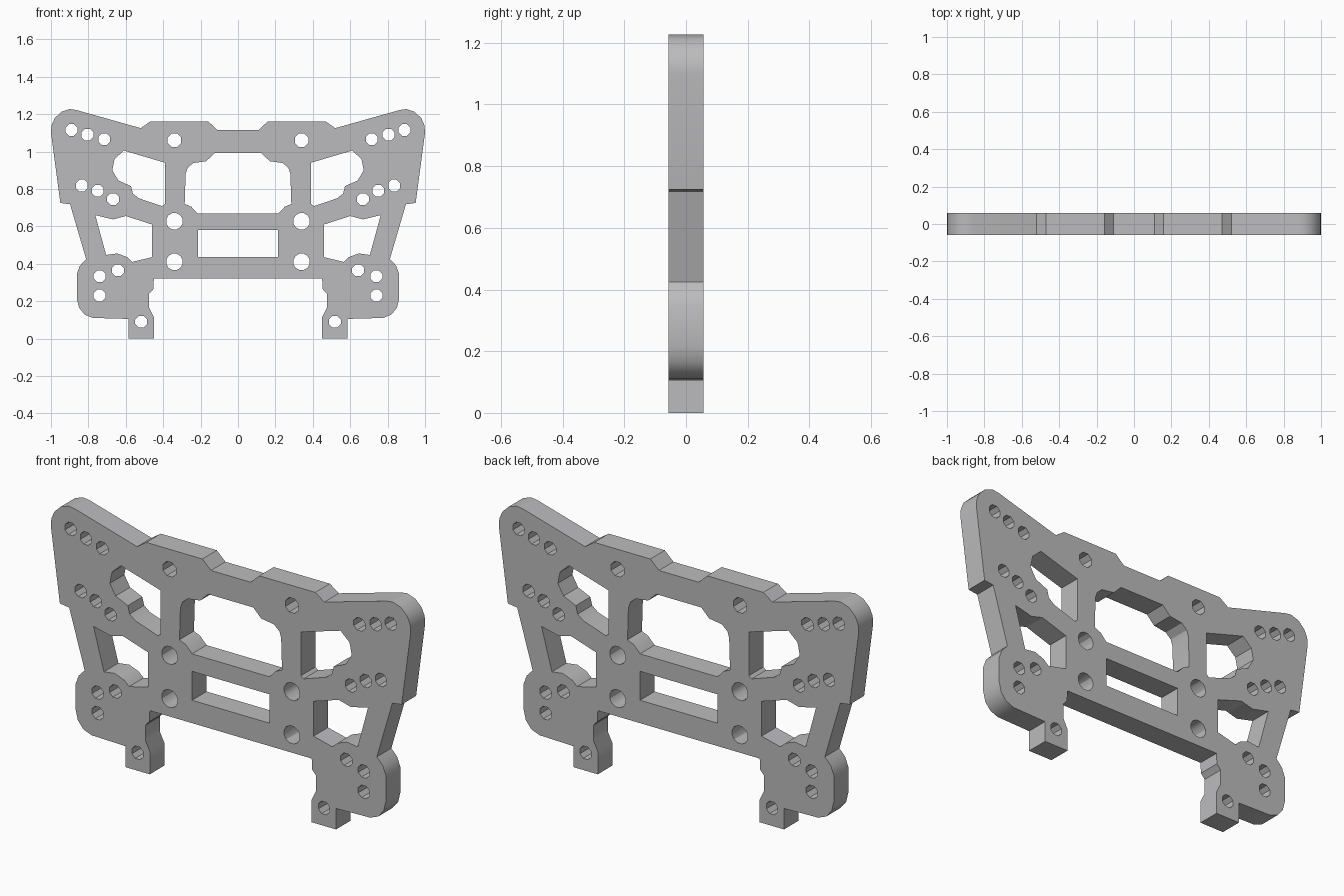
import bpy, math

if "Cube" in bpy.data.objects:
    bpy.data.objects.remove(bpy.data.objects["Cube"])

HALF = 0.0575  # half the plate thickness

# Right half of the outer contour, from top centre round to bottom centre
OUTER = [(0.11, 1.115), (0.158, 1.16), (0.47, 1.16), (0.52, 1.125), (0.865, 1.222),
         (0.9, 1.227), (0.945, 1.212), (0.98, 1.178), (0.997, 1.14), (1.0, 1.10),
         (0.95, 0.725), (0.898, 0.718), (0.812, 0.425), (0.845, 0.39), (0.862, 0.345),
         (0.862, 0.215), (0.85, 0.165), (0.82, 0.128), (0.775, 0.11), (0.69, 0.108),
         (0.585, 0.105), (0.585, 0), (0.45, 0), (0.45, 0.115), (0.475, 0.165),
         (0.475, 0.24), (0.452, 0.265), (0.45, 0.32)]
# Right half of the centre window
WINDOW = [(0.125, 0.992), (0.17, 0.948), (0.24, 0.938), (0.27, 0.912), (0.28, 0.88),
          (0.285, 0.72), (0.25, 0.705), (0.215, 0.668)]
SLOT = [(0.215, 0.58), (0.215, 0.435)]
# Side cut-outs on the right
UPPER_SIDE = [(0.39, 0.94), (0.61, 1.005), (0.66, 0.96), (0.672, 0.9), (0.64, 0.845),
              (0.572, 0.815), (0.562, 0.775), (0.53, 0.75), (0.405, 0.708), (0.39, 0.72)]
LOWER_SIDE = [(0.46, 0.61), (0.6, 0.655), (0.668, 0.637), (0.763, 0.66), (0.705, 0.447),
              (0.645, 0.455), (0.592, 0.435), (0.565, 0.41), (0.46, 0.435)]
# Bolt holes on the right: x, z, radius, sides
HOLES = [(x, z, 0.034, 8) for x, z in
         [(0.89, 1.115), (0.805, 1.09), (0.715, 1.065), (0.835, 0.818), (0.75, 0.79),
          (0.668, 0.745), (0.74, 0.333), (0.642, 0.365), (0.74, 0.23), (0.518, 0.09)]]
HOLES += [(0.34, 1.06, 0.039, 8), (0.34, 0.627, 0.045, 12), (0.34, 0.41, 0.045, 12)]


def mirrored(points):
    return [(-x, z) for x, z in reversed(points)]


def circle(x, z, r, n):
    return [(x + r * math.cos(2 * math.pi * (i + 0.5) / n),
             z + r * math.sin(2 * math.pi * (i + 0.5) / n)) for i in range(n)]


# Contours: symmetric ones are joined, side ones are repeated on the left
loops = [half + mirrored(half) for half in (OUTER, WINDOW, SLOT)]
for shape in [UPPER_SIDE, LOWER_SIDE] + [circle(*h) for h in HOLES]:
    loops += [shape, mirrored(shape)]

# Filled and extruded plate profile
curve = bpy.data.curves.new("plate_profile", 'CURVE')
curve.dimensions = '2D'
curve.fill_mode = 'BOTH'
curve.extrude = HALF
for loop in loops:
    spline = curve.splines.new('POLY')
    spline.points.add(len(loop) - 1)
    for p, (x, z) in zip(spline.points, loop):
        p.co = (x, z, 0, 1)
    spline.use_cyclic_u = True

plate = bpy.data.objects.new("mounting_plate", curve)
bpy.context.collection.objects.link(plate)
plate.rotation_euler = (math.pi / 2, 0, 0)
bpy.context.view_layer.objects.active = plate
plate.select_set(True)
bpy.ops.object.convert(target='MESH')
plate = bpy.context.object
plate.name = "mounting_plate"
bpy.ops.object.transform_apply(location=False, rotation=True, scale=False)

# Weld the caps to the walls
bpy.ops.object.mode_set(mode='EDIT')
bpy.ops.mesh.select_all(action='SELECT')
bpy.ops.mesh.remove_doubles(threshold=0.0005)
bpy.ops.mesh.normals_make_consistent(inside=False)
bpy.ops.object.mode_set(mode='OBJECT')
bpy.ops.object.shade_smooth_by_angle(angle=math.radians(30))

grey = bpy.data.materials.new("plain grey")
grey.diffuse_color = (0.5, 0.5, 0.51, 1)
grey.use_nodes = True
grey.node_tree.nodes["Principled BSDF"].inputs["Base Color"].default_value = grey.diffuse_color
plate.data.materials.clear()
plate.data.materials.append(grey)
